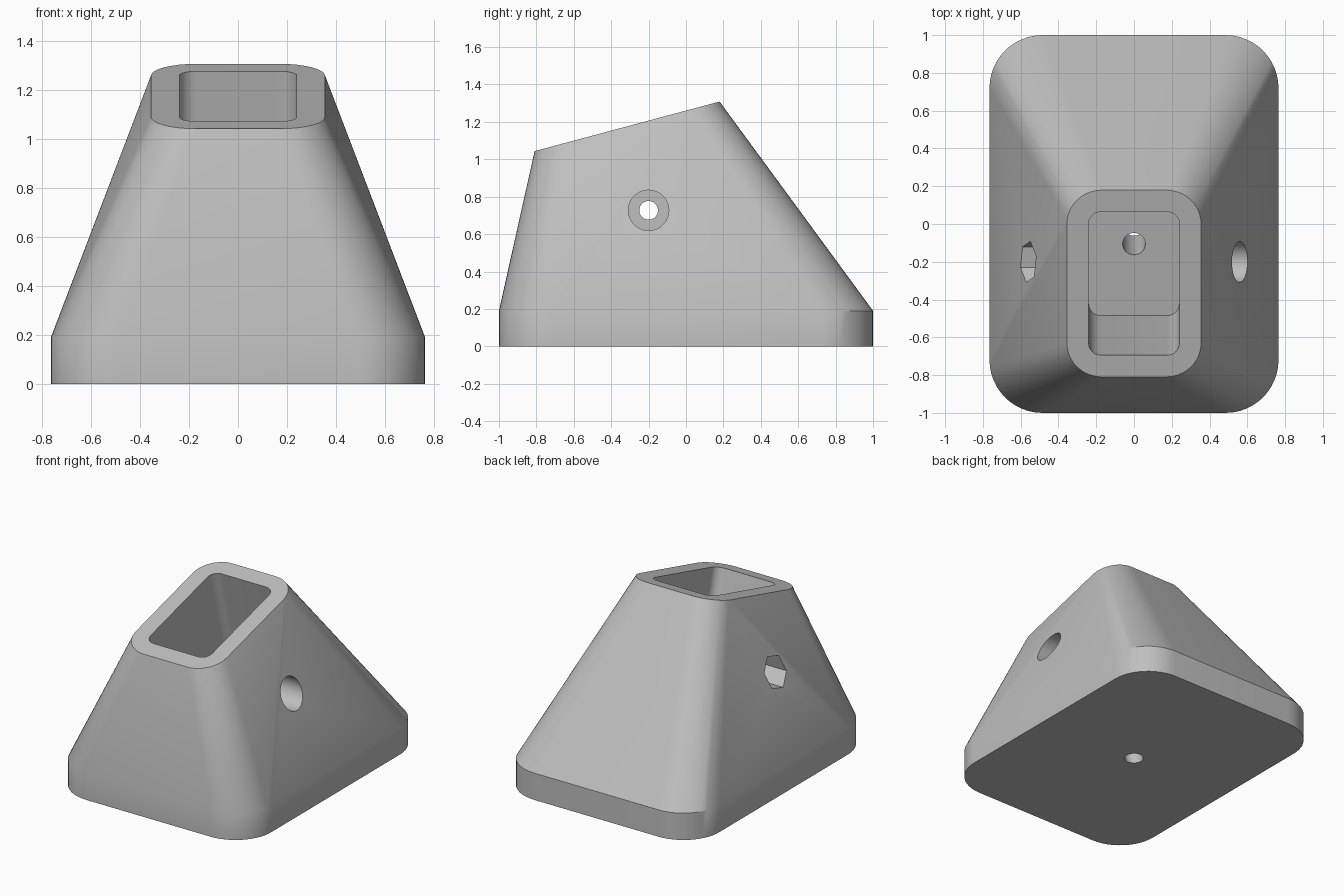
import bpy, bmesh
from math import radians, cos, sin, pi
from mathutils import Matrix, Vector

if "Cube" in bpy.data.objects:
    bpy.data.objects.remove(bpy.data.objects["Cube"], do_unlink=True)

TILT = Matrix.Rotation(radians(15), 4, 'X')
MOUTH = Matrix.Translation((0, -0.315, 1.176)) @ TILT      # frame of the sloping top
TO_SIDE = Matrix(((0, 0, 1, 0), (1, 0, 0, 0), (0, 1, 0, 0), (0, 0, 0, 1)))
BOLT = Matrix.Translation((0, -0.2, 0.727)) @ TILT @ TO_SIDE  # frame of the cross bolt


def rounded_rect(hx, hy, r, steps=12):
    pts = []
    for k, (sx, sy) in enumerate(((1, 1), (-1, 1), (-1, -1), (1, -1))):
        for i in range(steps + 1):
            a = (k + i / steps) * pi / 2
            pts.append((sx * (hx - r) + r * cos(a), sy * (hy - r) + r * sin(a)))
    return pts


def polygon(r, sides):
    return [(r * cos(2 * pi * i / sides), r * sin(2 * pi * i / sides)) for i in range(sides)]


def ring(outline, z, frame=Matrix()):
    return [frame @ Vector((x, y, z)) for x, y in outline]


def hull(name, points):
    bm = bmesh.new()
    for p in points:
        bm.verts.new(p)
    res = bmesh.ops.convex_hull(bm, input=bm.verts)
    loose = {v for v in res["geom_interior"] + res["geom_unused"]
             if isinstance(v, bmesh.types.BMVert)}
    bmesh.ops.delete(bm, geom=list(loose), context='VERTS')
    bmesh.ops.dissolve_limit(bm, angle_limit=0.005, verts=bm.verts, edges=bm.edges)
    bmesh.ops.recalc_face_normals(bm, faces=bm.faces)
    mesh = bpy.data.meshes.new(name)
    bm.to_mesh(mesh)
    bm.free()
    obj = bpy.data.objects.new(name, mesh)
    bpy.context.collection.objects.link(obj)
    return obj


def prism(name, outline, low, high, frame):
    return hull(name, ring(outline, low, frame) + ring(outline, high, frame))


# Body: rounded slab blended into a tilted rounded top
base = rounded_rect(0.765, 1.0, 0.28)
top = rounded_rect(0.355, 0.512, 0.185)
body = hull("stand_body", ring(base, 0) + ring(base, 0.19) + ring(top, 0, MOUTH))

# Cutters: socket, drain hole, cross bolt hole, round and hexagonal recesses
cutters = [
    prism("socket_cutter", rounded_rect(0.24, 0.393, 0.065, 8), -0.81, 0.2, MOUTH),
    prism("drain_cutter", polygon(0.06, 32), -1.5, -0.7, MOUTH),
    prism("bolt_cutter", polygon(0.05, 32), -0.9, 0.9, BOLT),
    prism("bolt_head_cutter", polygon(0.108, 48), 0.355, 0.9, BOLT),
    prism("nut_cutter", polygon(0.112, 6), -0.9, -0.355, BOLT),
]

bpy.ops.object.select_all(action='DESELECT')
body.select_set(True)
bpy.context.view_layer.objects.active = body
for cutter in cutters:
    cutter.hide_render = True
    mod = body.modifiers.new(cutter.name, 'BOOLEAN')
    mod.operation = 'DIFFERENCE'
    mod.solver = 'EXACT'
    mod.object = cutter
    bpy.ops.object.modifier_apply(modifier=mod.name)
for cutter in cutters:
    bpy.data.objects.remove(cutter, do_unlink=True)

# Single matte grey
grey = bpy.data.materials.new("light_grey")
grey.use_nodes = True
colour = (0.52, 0.52, 0.52, 1)
grey.diffuse_color = colour
grey.node_tree.nodes["Principled BSDF"].inputs["Base Color"].default_value = colour
body.data.materials.clear()
body.data.materials.append(grey)

bpy.ops.object.shade_smooth_by_angle(angle=radians(30))
